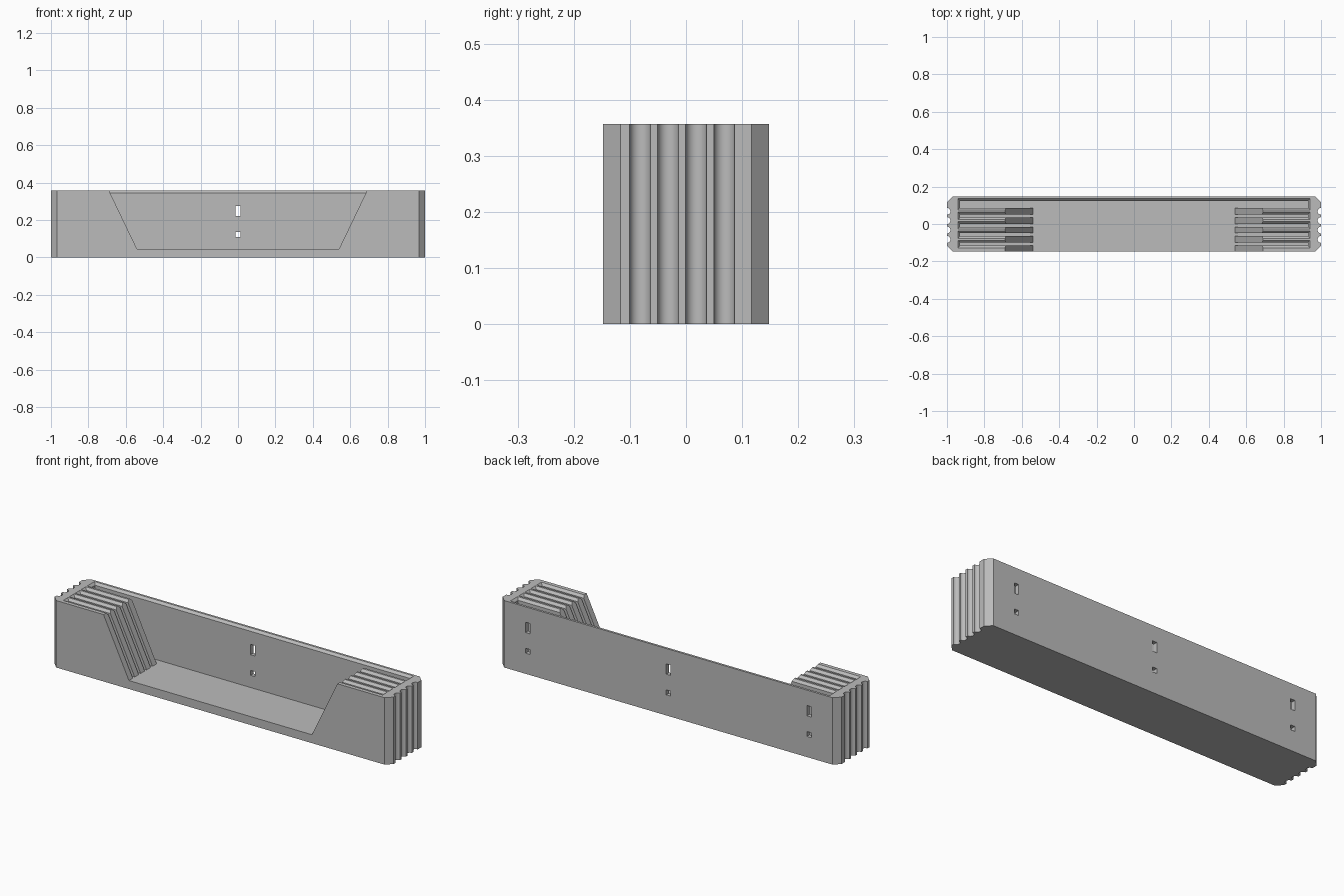
import bpy
import bmesh
from math import sin, cos, pi, radians

if "Cube" in bpy.data.objects:
    bpy.data.objects.remove(bpy.data.objects["Cube"], do_unlink=True)

HALF_X, HALF_Y, HEIGHT = 1.0, 0.148, 0.357
CORNER = 0.031          # vertical corner chamfer
FLOOR = 0.045           # thickness of the base
LEAD_IN = 0.012         # chamfer at the slot mouths
PITCH = 0.05            # spacing of slots and grooves
GROOVE_R = 0.0185
REAR_INNER = 0.124      # inner face of the rear wall

grey = bpy.data.materials.new("plain grey")
grey.use_nodes = True
colour = (0.5, 0.5, 0.5, 1)
grey.diffuse_color = colour
grey.node_tree.nodes["Principled BSDF"].inputs["Base Color"].default_value = colour


def loft(name, rings):
    """Closed solid through rings of equal point count."""
    bm = bmesh.new()
    loops = [[bm.verts.new(p) for p in ring] for ring in rings]
    count = len(loops[0])
    for low, high in zip(loops, loops[1:]):
        for i in range(count):
            j = (i + 1) % count
            bm.faces.new((low[i], low[j], high[j], high[i]))
    bm.faces.new(loops[0][::-1])
    bm.faces.new(loops[-1])
    bmesh.ops.recalc_face_normals(bm, faces=bm.faces)
    mesh = bpy.data.meshes.new(name)
    bm.to_mesh(mesh)
    bm.free()
    mesh.materials.append(grey)
    obj = bpy.data.objects.new(name, mesh)
    bpy.context.collection.objects.link(obj)
    return obj


def rect(x0, x1, y0, y1, z, grow=0.0):
    return [(x0 - grow, y0 - grow, z), (x1 + grow, y0 - grow, z),
            (x1 + grow, y1 + grow, z), (x0 - grow, y1 + grow, z)]


def slot(y0, y1):
    """Long pocket with a flared mouth."""
    x, over = 0.93, 0.01
    return loft("slot_cutter", [
        rect(-x, x, y0, y1, FLOOR),
        rect(-x, x, y0, y1, HEIGHT - LEAD_IN),
        rect(-x, x, y0, y1, HEIGHT + over, LEAD_IN + over)])


# Body outline: chamfered corners and four round grooves on each end
end = [(HALF_X - CORNER, -HALF_Y), (HALF_X, -HALF_Y + CORNER)]
for k in range(4):
    centre = -0.082 + k * PITCH
    for s in range(13):
        a = pi * s / 12
        end.append((HALF_X - GROOVE_R * sin(a), centre - GROOVE_R * cos(a)))
end += [(HALF_X, HALF_Y - CORNER), (HALF_X - CORNER, HALF_Y)]
outline = end + [(-x, y) for x, y in reversed(end)]
body = loft("rack_body", [[(x, y, z) for x, y in outline] for z in (0, HEIGHT)])

# Wide rear slot and four narrow slots
cutters = [slot(0.086, REAR_INNER)]
for k in range(4):
    y = 0.043 - k * PITCH
    cutters.append(slot(y - 0.008, y + 0.008))

# Sloping front opening
top = HEIGHT + 0.05
flare = 0.54 + 0.15 * (top - FLOOR) / (HEIGHT - FLOOR)
profile = [(-0.54, FLOOR), (0.54, FLOOR), (flare, top), (-flare, top)]
cutters.append(loft("opening_cutter",
                    [[(x, y, z) for x, z in profile] for y in (-0.3, 0.105)]))

# Mounting holes through the rear wall
for x in (-0.83, 0, 0.83):
    for z0, z1 in ((0.22, 0.275), (0.11, 0.136)):
        cutters.append(loft("hole_cutter", [
            rect(x - 0.013, x + 0.013, 0.11, 0.2, z) for z in (z0, z1)]))

# Carve the body and drop the cutters
bpy.context.view_layer.objects.active = body
for cutter in cutters:
    cutter.hide_render = True
    mod = body.modifiers.new("carve", "BOOLEAN")
    mod.operation = "DIFFERENCE"
    mod.solver = "EXACT"
    mod.object = cutter
    bpy.ops.object.modifier_apply(modifier=mod.name)
    bpy.data.objects.remove(cutter, do_unlink=True)

# Smooth grooves, crisp edges
bpy.ops.object.select_all(action="DESELECT")
body.select_set(True)
bpy.ops.object.shade_smooth_by_angle(angle=radians(30))
